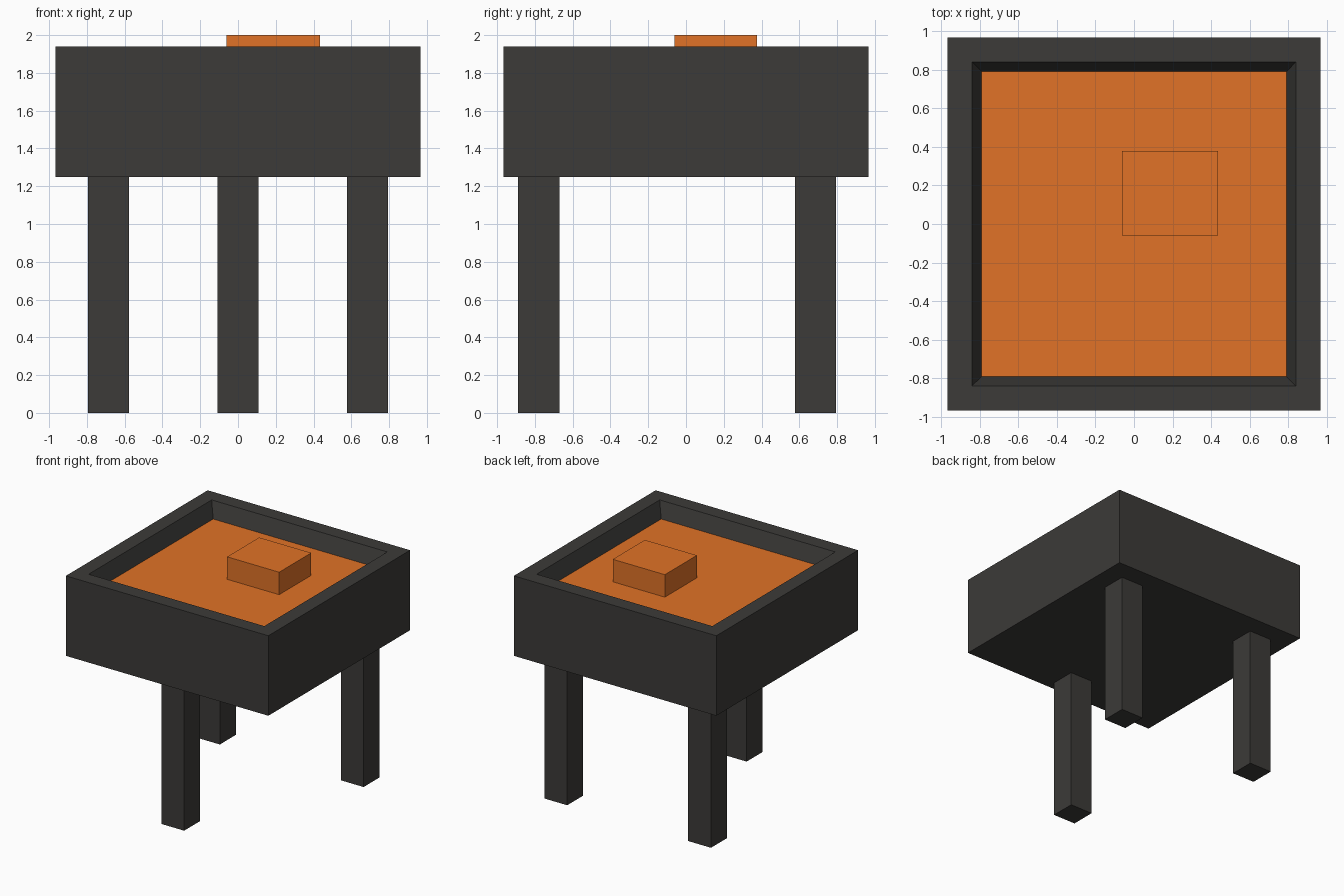
import bpy, bmesh
from mathutils import Vector

if "Cube" in bpy.data.objects:
    bpy.data.objects.remove(bpy.data.objects["Cube"])


def material(name, color):
    m = bpy.data.materials.new(name)
    m.diffuse_color = color
    m.use_nodes = True
    m.node_tree.nodes["Principled BSDF"].inputs["Base Color"].default_value = m.diffuse_color
    return m


IRON = material("dark_iron", (0.045, 0.043, 0.04, 1))
ORANGE = material("glowing_orange", (0.75, 0.17, 0.02, 1))


def add_box(bm, lo, hi):
    lo, hi = Vector(lo), Vector(hi)
    bmesh.ops.create_cube(bm, size=1)
    for v in bm.verts:
        v.co = (lo + hi) / 2 + v.co * (hi - lo)


def finish(bm, name, *mats):
    mesh = bpy.data.meshes.new(name)
    bm.normal_update()
    bm.to_mesh(mesh)
    bm.free()
    for m in mats:
        mesh.materials.append(m)
    ob = bpy.data.objects.new(name, mesh)
    bpy.context.collection.objects.link(ob)
    return ob


def box(name, lo, hi, mat):
    bm = bmesh.new()
    add_box(bm, lo, hi)
    return finish(bm, name, mat)


# Basin: block with a tapered recess and a glowing floor
OUTER, RIM, FLOOR = 0.966, 0.785, 0.718
BOTTOM, TOP, BED = 1.25, 1.94, 1.806
bm = bmesh.new()
add_box(bm, (-OUTER, -OUTER, BOTTOM), (OUTER, OUTER, TOP))
bm.normal_update()
top = max(bm.faces, key=lambda f: f.calc_center_median().z)
bmesh.ops.inset_region(bm, faces=[top], thickness=OUTER - RIM)
bmesh.ops.inset_region(bm, faces=[top], thickness=RIM - FLOOR)
for v in top.verts:
    v.co.z = BED
top.material_index = 1
finish(bm, "basin", IRON, ORANGE)

# Hot block resting on the floor
box("hot_block", (-0.062, -0.06, BED), (0.435, 0.377, 2.0), ORANGE)

# Three legs
H = 0.109
for name, x, y in (("front_leg", 0, -0.78),
                   ("back_left_leg", -0.686, 0.686),
                   ("back_right_leg", 0.686, 0.686)):
    box(name, (x - H, y - H, 0), (x + H, y + H, BOTTOM), IRON)
